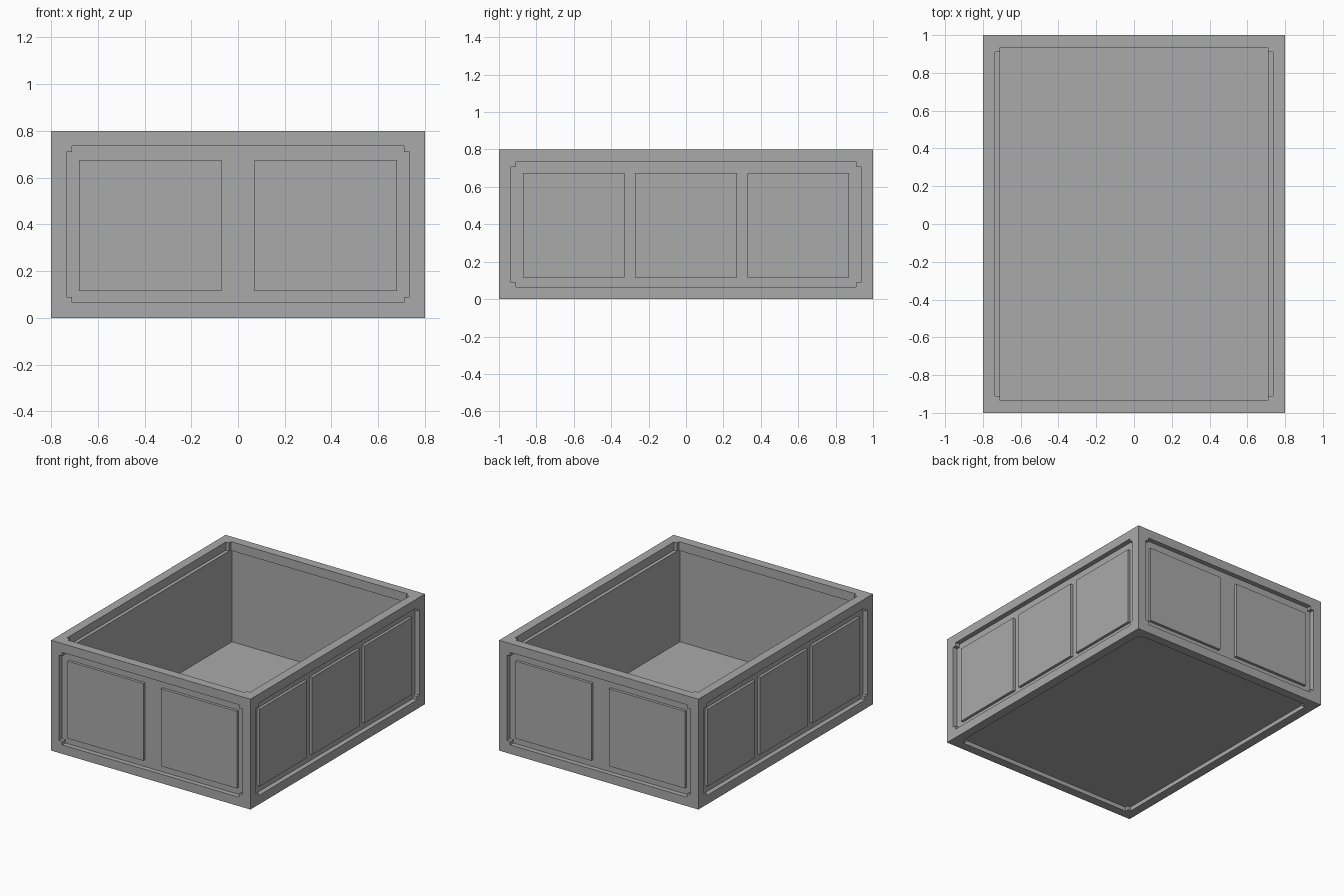
import bpy, bmesh
from itertools import product

if "Cube" in bpy.data.objects:
    bpy.data.objects.remove(bpy.data.objects["Cube"])

HX, HY, H = 0.8, 1.0, 0.8      # half width, half depth, height
BEAM, BLOCK = 0.065, 0.09      # beam and corner block thickness
REC, RAISE = 0.035, 0.02       # wall recess, panel relief

grey = bpy.data.materials.new("mid_grey")
grey.diffuse_color = (0.4, 0.4, 0.4, 1)
grey.use_nodes = True
grey.node_tree.nodes["Principled BSDF"].inputs["Base Color"].default_value = grey.diffuse_color


def make(name, boxes):
    """One object from a list of (min corner, max corner) boxes."""
    bm = bmesh.new()
    for lo, hi in boxes:
        verts = bmesh.ops.create_cube(bm, size=1)["verts"]
        for v in verts:
            v.co = [(a + b) / 2 + c * (b - a) for a, b, c in zip(lo, hi, v.co)]
    me = bpy.data.meshes.new(name)
    bm.to_mesh(me)
    bm.free()
    me.materials.append(grey)
    ob = bpy.data.objects.new(name, me)
    bpy.context.collection.objects.link(ob)
    return ob


def span(end, size, sign):
    """Interval of given size ending at the outer face on one side."""
    return (end - size, end) if sign > 0 else (-end, -end + size)


def zspan(size, sign):
    return (H - size, H) if sign > 0 else (0, size)


def box(x, y, z):
    return (x[0], y[0], z[0]), (x[1], y[1], z[1])


S = (-1, 1)
# corner blocks and edge beams of the frame
make("corner_blocks", [box(span(HX, BLOCK, a), span(HY, BLOCK, b), zspan(BLOCK, c))
                       for a, b, c in product(S, S, S)])
lx, ly = HX - BLOCK, HY - BLOCK
make("width_rails", [box((-lx, lx), span(HY, BEAM, b), zspan(BEAM, c)) for b, c in product(S, S)])
make("length_rails", [box(span(HX, BEAM, a), (-ly, ly), zspan(BEAM, c)) for a, c in product(S, S)])
make("corner_posts", [box(span(HX, BEAM, a), span(HY, BEAM, b), (BLOCK, H - BLOCK))
                      for a, b in product(S, S)])

# recessed walls and floor
z0, z1 = 0.05, H - 0.06
for s, side in zip(S, ("left", "right")):
    make(side + "_wall", [box(span(HX - REC, 0.055, s), (-0.95, 0.95), (z0, z1))])
for s, side in zip(S, ("front", "back")):
    make(side + "_wall", [box((-0.75, 0.75), span(HY - REC, 0.02, s), (z0, z1))])
make("floor", [box((-0.75, 0.75), (-0.95, 0.95), (0.03, 0.07))])

# raised outer panels: two on each end, three on each long side
pz = (0.115, 0.675)
for s, side in zip(S, ("front", "back")):
    make(side + "_panels", [box(px, span(HY - REC + RAISE, RAISE + 0.005, s), pz)
                            for px in ((-0.68, -0.07), (0.07, 0.68))])
for s, side in zip(S, ("left", "right")):
    make(side + "_panels", [box(span(HX - REC + RAISE, RAISE + 0.005, s), (c - 0.272, c + 0.272), pz)
                            for c in (-0.6, 0, 0.6)])
